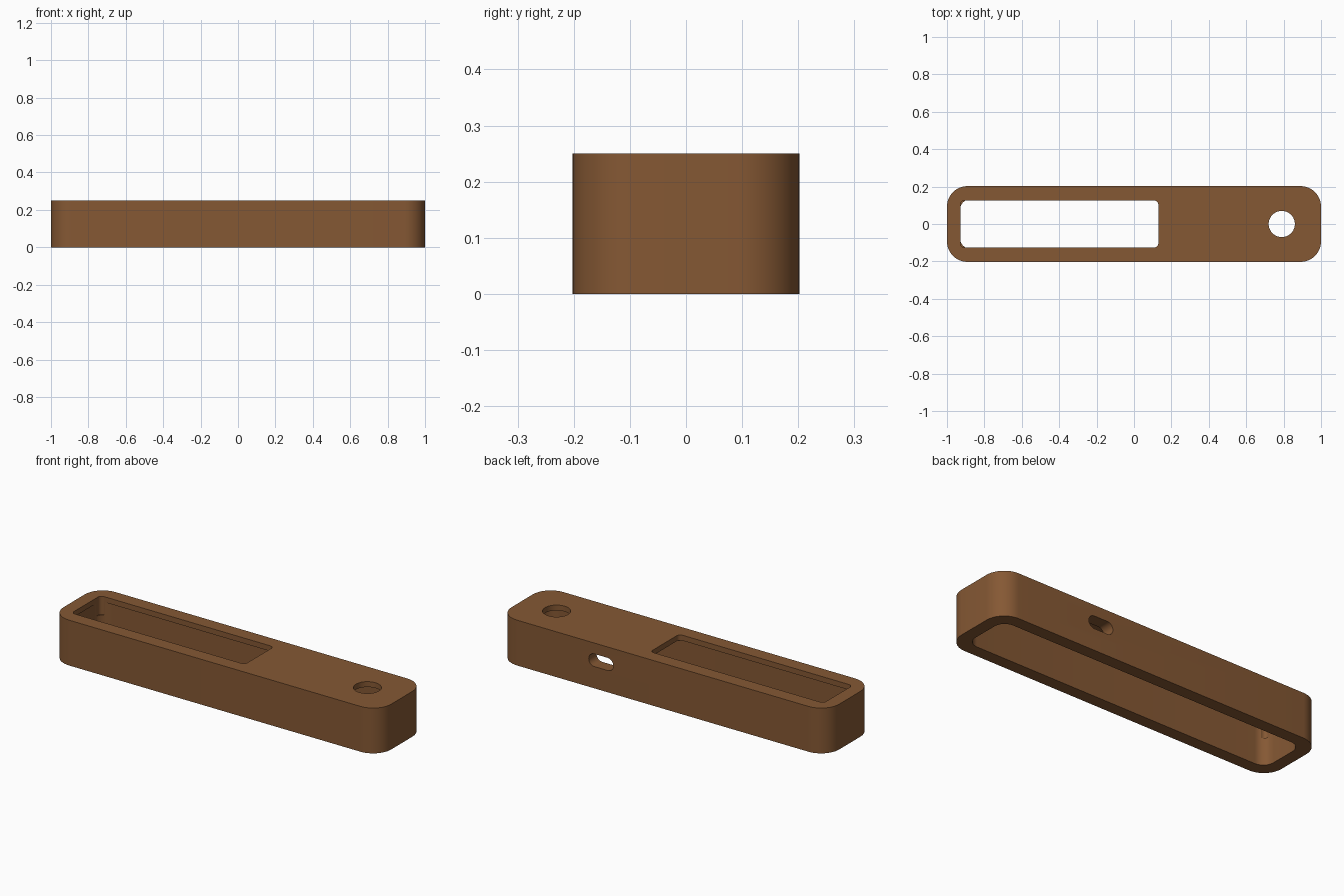
import bpy, bmesh, math
from mathutils import Matrix

if "Cube" in bpy.data.objects:
    bpy.data.objects.remove(bpy.data.objects["Cube"])

brown = bpy.data.materials.new("brown_plastic")
brown.diffuse_color = (0.235, 0.098, 0.034, 1)
brown.use_nodes = True
brown.node_tree.nodes["Principled BSDF"].inputs["Base Color"].default_value = brown.diffuse_color


def rounded_block(name, x0, x1, y0, y1, z0, z1, r, seg=12):
    """Rounded rectangle in plan, extruded from z0 to z1."""
    bm = bmesh.new()
    corners = [(x1 - r, y1 - r), (x0 + r, y1 - r), (x0 + r, y0 + r), (x1 - r, y0 + r)]
    ring = []
    for q, (cx, cy) in enumerate(corners):
        for i in range(seg + 1):
            a = math.pi / 2 * (q + i / seg)
            ring.append(bm.verts.new((cx + r * math.cos(a), cy + r * math.sin(a), z0)))
    bottom = bm.faces.new(ring)
    top = bmesh.ops.extrude_face_region(bm, geom=[bottom])["geom"]
    for v in top:
        if isinstance(v, bmesh.types.BMVert):
            v.co.z = z1
    bmesh.ops.remove_doubles(bm, verts=bm.verts, dist=1e-5)
    bmesh.ops.recalc_face_normals(bm, faces=bm.faces)
    mesh = bpy.data.meshes.new(name)
    bm.to_mesh(mesh)
    bm.free()
    ob = bpy.data.objects.new(name, mesh)
    bpy.context.collection.objects.link(ob)
    mesh.materials.append(brown)
    return ob


# Case body
W, H, WALL, TOP = 0.2025, 0.25, 0.068, 0.03
case = rounded_block("case", -1, 1, -W, W, 0, H, 0.11)

# Hollow open at the bottom, screen window, and round button hole
cutters = [
    rounded_block("cavity_cutter", -1 + WALL, 1 - WALL, -W + WALL, W - WALL,
                  -0.1, H - TOP, 0.063),
    rounded_block("window_cutter", -0.928, 0.13, -0.126, 0.126, 0.15, 0.4, 0.022, 6),
    rounded_block("button_hole_cutter", 0.72, 0.86, -0.07, 0.07, 0.15, 0.4, 0.0699),
]

# Port slot through the back wall
slot = rounded_block("port_cutter", -0.075, 0.075, -0.035, 0.035, -0.1, 0.1, 0.0345, 8)
slot.data.transform(Matrix.Translation((0.377, W, 0.155)) @ Matrix.Rotation(math.pi / 2, 4, 'X'))
cutters.append(slot)

for c in cutters:
    m = case.modifiers.new(c.name, 'BOOLEAN')
    m.operation, m.solver, m.object = 'DIFFERENCE', 'EXACT', c

# Apply the cuts, then remove the cutters
bpy.context.view_layer.objects.active = case
case.select_set(True)
for m in list(case.modifiers):
    bpy.ops.object.modifier_apply(modifier=m.name)
for c in cutters:
    bpy.data.objects.remove(c)

bpy.ops.object.shade_smooth_by_angle(angle=math.radians(30))
